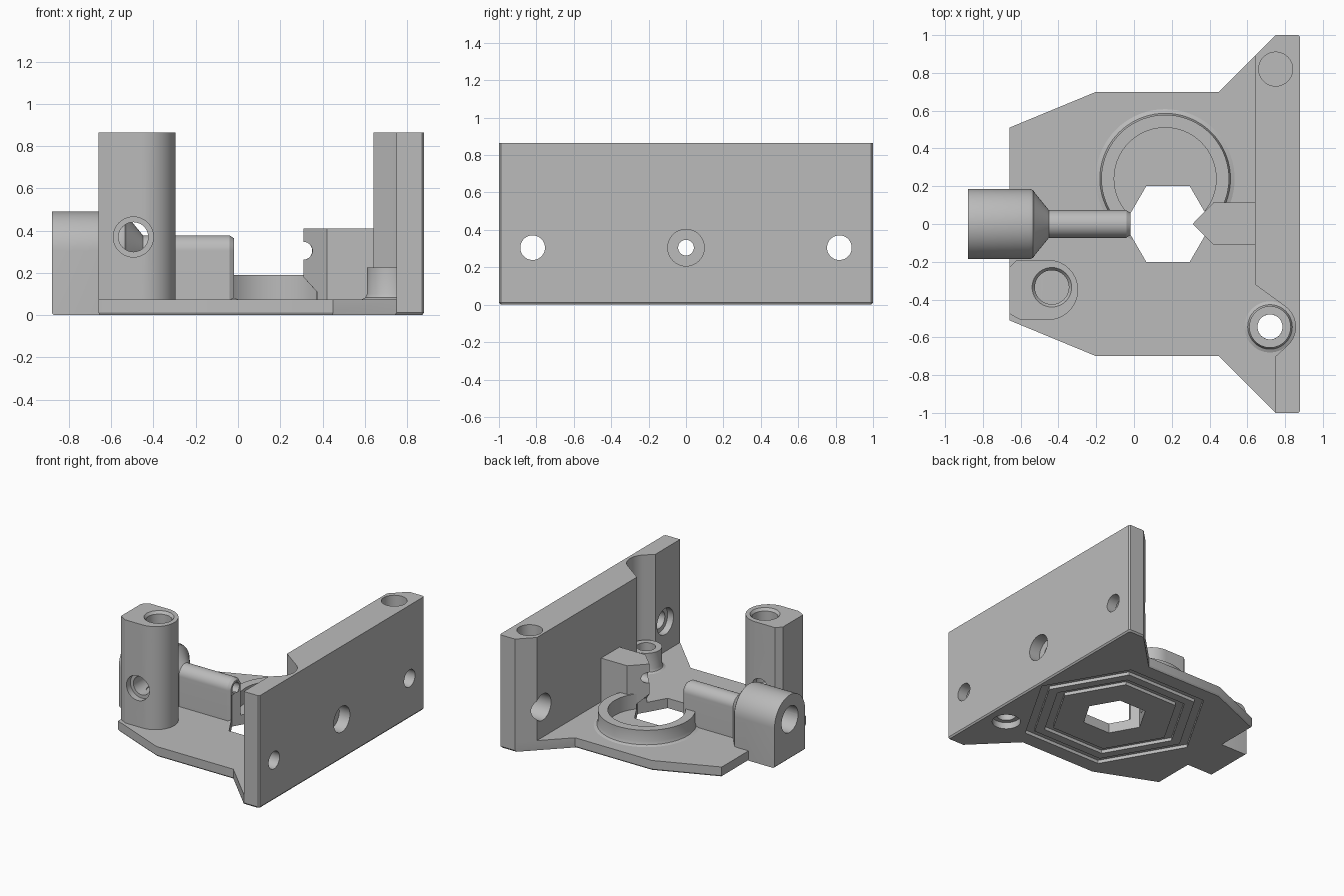
import bpy, bmesh
from math import cos, sin, pi, radians
from mathutils import Matrix, Vector

default_cube = bpy.data.objects.get("Cube")
if default_cube:
    bpy.data.objects.remove(default_cube, do_unlink=True)

grey = bpy.data.materials.new("plain grey")
grey.use_nodes = True
grey.diffuse_color = (0.5, 0.5, 0.5, 1)
grey.node_tree.nodes["Principled BSDF"].inputs["Base Color"].default_value = (0.5, 0.5, 0.5, 1)

BEAM_Z = 0.305          # height of the long axis
HEX_X = 0.18            # centre of the hexagonal opening


def make(name, bm):
    bmesh.ops.recalc_face_normals(bm, faces=bm.faces)
    mesh = bpy.data.meshes.new(name)
    bm.to_mesh(mesh)
    bm.free()
    mesh.materials.append(grey)
    obj = bpy.data.objects.new(name, mesh)
    bpy.context.collection.objects.link(obj)
    return obj


def loft(name, rings, closed=False):
    """Skin a row of equal-length rings, capping the ends unless closed."""
    bm = bmesh.new()
    rows = [[bm.verts.new(p) for p in ring] for ring in rings]
    pairs = list(zip(rows, rows[1:])) + ([(rows[-1], rows[0])] if closed else [])
    for a, b in pairs:
        for i in range(len(a)):
            j = (i + 1) % len(a)
            bm.faces.new((a[i], a[j], b[j], b[i]))
    if not closed:
        bm.faces.new(rows[0])
        bm.faces.new(rows[-1])
    return make(name, bm)


def prism(name, pts, z0, z1):
    return loft(name, [[(x, y, z) for x, y in pts] for z in (z0, z1)])


def arc(cx, cy, r, a0, a1, n=16):
    angles = [radians(a0 + (a1 - a0) * i / n) for i in range(n + 1)]
    return [(cx + r * cos(a), cy + r * sin(a)) for a in angles]


def hexagon(r):
    return arc(HEX_X, 0, r, 0, 300, 5)


def lathe(name, profile, cx, cy, n=72):
    turns = [2 * pi * i / n for i in range(n)]
    return loft(name, [[(cx + r * cos(a), cy + r * sin(a), z) for r, z in profile]
                       for a in turns], closed=True)


def rod(start, end, r, r2=None):
    """Round cutter between two points."""
    a, b = Vector(start), Vector(end)
    spin = (b - a).to_track_quat('Z', 'Y').to_matrix().to_4x4()
    bm = bmesh.new()
    bmesh.ops.create_cone(bm, cap_ends=True, segments=40, radius1=r, radius2=r2 or r,
                          depth=(b - a).length, matrix=Matrix.Translation((a + b) / 2) @ spin)
    return make("cutter", bm)


def cut(obj, *cutters):
    """Subtract the cutters, bake the result and drop the cutters."""
    for c in cutters:
        c.hide_render = True
        m = obj.modifiers.new("cut", 'BOOLEAN')
        m.operation, m.solver, m.object = 'DIFFERENCE', 'EXACT', c
    bpy.context.view_layer.update()
    graph = bpy.context.evaluated_depsgraph_get()
    mesh = bpy.data.meshes.new_from_object(obj.evaluated_get(graph))
    obj.modifiers.clear()
    obj.data = mesh
    for c in cutters:
        bpy.data.objects.remove(c, do_unlink=True)


def beam(x0, x1, r=0.042, y=0):
    return rod((x0, y, BEAM_Z), (x1, y, BEAM_Z), r)


def hex_cutter(z0, z1, r=0.231):
    return prism("cutter", hexagon(r), z0, z1)


def hex_groove(r_in, r_out, depth):
    rings = [[(x, y, z) for x, y in hexagon(r)]
             for r, z in ((r_in, -0.05), (r_out, -0.05), (r_out, depth), (r_in, depth))]
    return loft("cutter", rings, closed=True)


# Base plate: mirrored outline with a fine chamfer round the underside
half = [(0.88, 0.99), (0.87, 1), (0.75, 1), (0.45, 0.7), (-0.2, 0.7), (-0.66, 0.51)]
outline = half + [(x, -y) for x, y in reversed(half)]
plate_rings = [[(x * s, y * s, z) for x, y in outline]
               for s, z in ((0.99, 0), (1, 0.012), (1, 0.075))]
plate = loft("base_plate", plate_rings)
SX, SY = 0.72, -0.545   # small screw boss
cut(plate, hex_cutter(-0.1, 0.2), hex_groove(0.6, 0.67, 0.025), hex_groove(0.46, 0.525, 0.025),
    rod((SX, SY, -0.1), (SX, SY, 0.3), 0.066), rod((SX, SY, -0.1), (SX, SY, 0.05), 0.1))

# Tall wall with a scooped recess beside the small boss
wall_outline = [(0.87, -1), (0.88, -0.99), (0.88, 0.99), (0.87, 1), (0.75, 1),
                (0.64, 0.89), (0.64, -0.32)]
wall_outline += arc(SX, SY, 0.135, 54, -46) + [(0.75, -0.7), (0.75, -1)]
wall = prism("tall_wall", wall_outline, 0.03, 0.865)
cut(wall, beam(0.5, 1), beam(0.79, 1, 0.098),
    rod((0.75, 0.82, 0.5), (0.75, 0.82, 1), 0.09),
    *[beam(0.5, 1, 0.066, y) for y in (-0.82, 0.82)],
    *[beam(0.5, 0.8, 0.1, y) for y in (-0.82, 0.82)])

# Small screw boss with a filleted foot
lathe("small_boss", [(0.066, 0.05), (0.135, 0.05), (0.135, 0.075), (0.118, 0.083),
                     (0.11, 0.1), (0.11, 0.225), (0.066, 0.225)], SX, SY)

# Pointed block on the wall, undercut by the hexagonal opening
block = prism("pointed_block", [(0.31, 0), (0.42, -0.11), (0.66, -0.11),
                                (0.66, 0.113), (0.42, 0.113)], 0.05, 0.41)
undercut = loft("cutter", [[(x, y, z) for x, y in hexagon(r)]
                           for r, z in ((0.231, 0), (0.231, 0.11), (0.13, 0.18))])
cut(block, undercut, beam(0.2, 0.8))

# Round collar, opened where it meets the hexagon
collar = lathe("round_collar", [(0.27, 0.05), (0.368, 0.05), (0.368, 0.075), (0.346, 0.083),
                                (0.338, 0.105), (0.338, 0.19), (0.27, 0.19)], 0.165, 0.24)
cut(collar, hex_cutter(-0.1, 0.4))


def arch(x, r, bottom):
    """Round-topped section across the long axis."""
    return [(x, -r, bottom), (x, r, bottom)] + [(x, y, z) for y, z in arc(0, BEAM_Z, r, 0, 180, 28)]


# Barrel with a rounded shoulder
barrel = loft("barrel", [arch(x, r, z) for x, r, z in (
    (-0.88, 0.186, 0.01), (-0.87, 0.186, 0), (-0.555, 0.186, 0),
    (-0.535, 0.18, 0), (-0.525, 0.165, 0))])
cut(barrel, beam(-1, -0.3), beam(-1, -0.56, 0.1))

# Slim arm tapering out of the barrel
arm = loft("slim_arm", [arch(x, r, 0.05) for x, r in (
    (-0.55, 0.165), (-0.525, 0.165), (-0.45, 0.073), (-0.04, 0.073), (-0.018, 0.058))])
cut(arm, beam(-0.8, 0.2), hex_cutter(-0.1, 0.265))

# Tall round-nosed post with a socket and a cross hole
post_outline = [(-0.62, -0.19), (-0.66, -0.23), (-0.66, -0.475), (-0.6, -0.508)]
post_outline += arc(-0.455, -0.349, 0.159, -90, 90, 28)
post = prism("tall_post", post_outline, 0.03, 0.865)
PX, PY = -0.435, -0.335
cut(post, rod((PX, PY, 0.3), (PX, PY, 0.9), 0.09), rod((PX, PY, 0.845), (PX, PY, 0.875), 0.09, 0.112),
    rod((-0.495, -0.6, 0.37), (-0.495, -0.1, 0.37), 0.07),
    rod((-0.495, -0.6, 0.37), (-0.495, -0.46, 0.37), 0.095))

# Smooth curved faces, keep hard edges sharp
for obj in bpy.context.collection.objects:
    if obj.type == 'MESH' and obj.data.materials and obj.data.materials[0] == grey:
        obj.data.shade_smooth()
        obj.data.set_sharp_from_angle(angle=radians(28))
